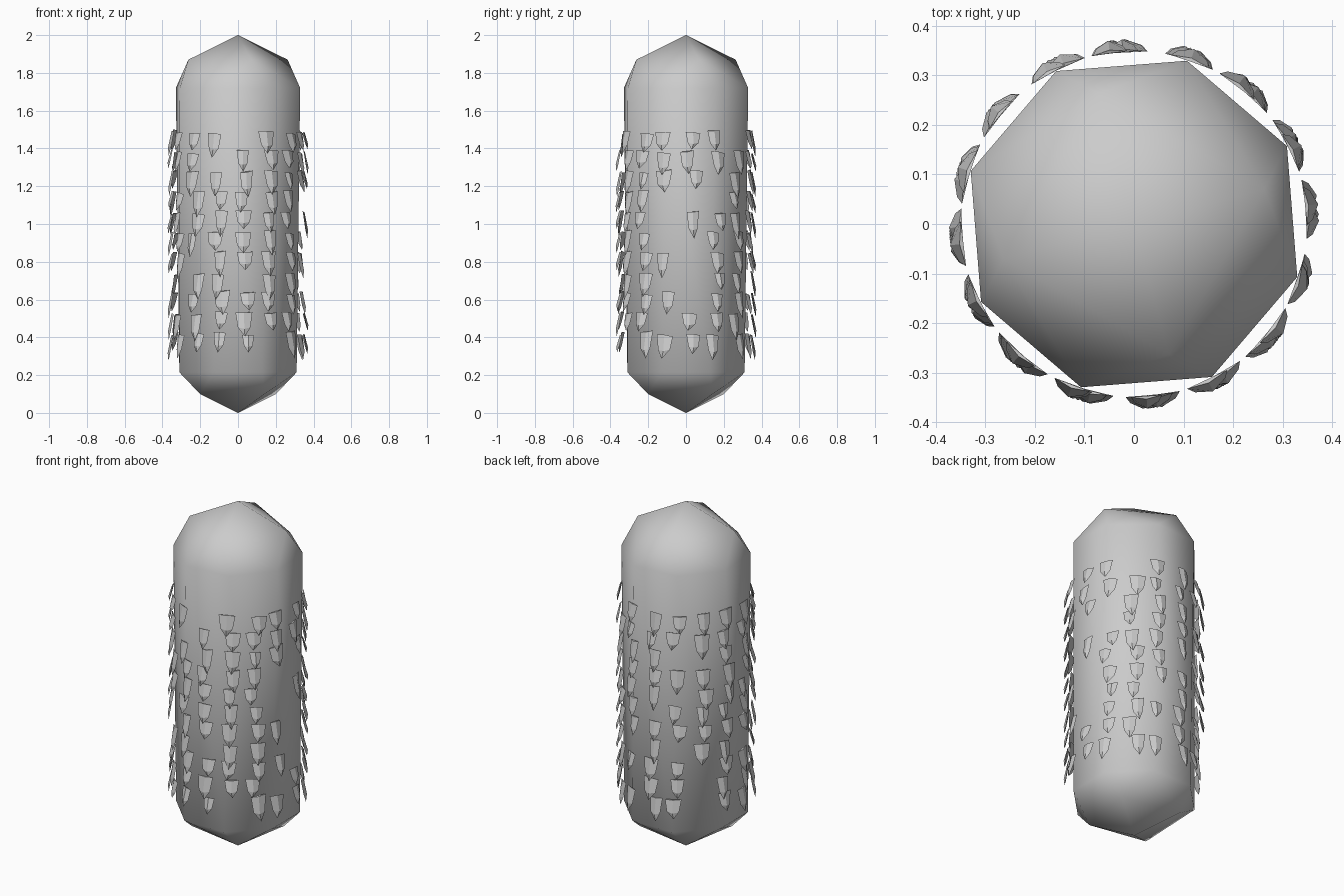
import bpy, bmesh, math, random
from mathutils import Vector

if "Cube" in bpy.data.objects:
    bpy.data.objects.remove(bpy.data.objects["Cube"])

random.seed(7)


def polar(r, deg, z):
    a = math.radians(deg)
    return Vector((r * math.cos(a), r * math.sin(a), z))


def finish(bm, name):
    bmesh.ops.recalc_face_normals(bm, faces=bm.faces)
    me = bpy.data.meshes.new(name)
    bm.to_mesh(me)
    bm.free()
    ob = bpy.data.objects.new(name, me)
    bpy.context.collection.objects.link(ob)
    return ob


# Capsule body: sparse rings (z, radius, sides, phase) wrapped by a convex hull
RINGS = [(0.10, 0.245, 4, 35), (0.215, 0.336, 8, 22.5),
         (1.72, 0.346, 8, 27), (1.87, 0.272, 4, 15)]
bm = bmesh.new()
bm.verts.new((0, 0, 0))
bm.verts.new((0, 0, 2))
for z, r, n, phase in RINGS:
    for i in range(n):
        bm.verts.new(polar(r, phase + 360 * i / n, z))
bmesh.ops.convex_hull(bm, input=bm.verts)
body = finish(bm, "body")
for p in body.data.polygons:
    p.use_smooth = True


# One shield-shaped scale hanging down, bulging outwards along a centre ridge
def add_scale(bm, deg, z, w, h, skew):
    half = math.degrees(w / 2 / 0.35)
    v = [bm.verts.new(p) for p in (
        polar(0.349, deg - half, z),
        polar(0.349, deg + half, z + 0.01 * skew),
        polar(0.361, deg + half * 0.72, z - h * 0.62),
        polar(0.369, deg + half * 0.25 * skew, z - h),
        polar(0.361, deg - half * 0.72, z - h * 0.62),
        polar(0.373, deg, z - h * 0.68),
        polar(0.354, deg, z))]
    tl, tr, mr, tip, ml, mid, top = v
    for f in ((tl, ml, mid, top), (top, mid, mr, tr), (ml, tip, mid),
              (mid, tip, mr), (tl, tr, mr, tip, ml), (tl, top, tr)):
        bm.faces.new(f)


# Rows of scales: 16 columns, with gaps on the front and right sides
ROWS = ["1110111110", "1101111111", "0111111101", "1111110001",
        "1111110111", "1111110011", "1011111011", "0110110011",
        "0111111011", "1111110111", "1111011111"]
bm = bmesh.new()
for i, row in enumerate(ROWS):
    z = 1.49 - 0.107 * i
    for c in range(16):
        present = row[c] == "1" if c < len(row) else random.random() < 0.8
        if present:
            add_scale(bm, 207.5 + 22.5 * c + random.uniform(-4, 4),
                      z + random.uniform(-0.01, 0.01),
                      random.uniform(0.062, 0.092),
                      random.uniform(0.09, 0.14),
                      random.uniform(-1, 1))
finish(bm, "scales")
